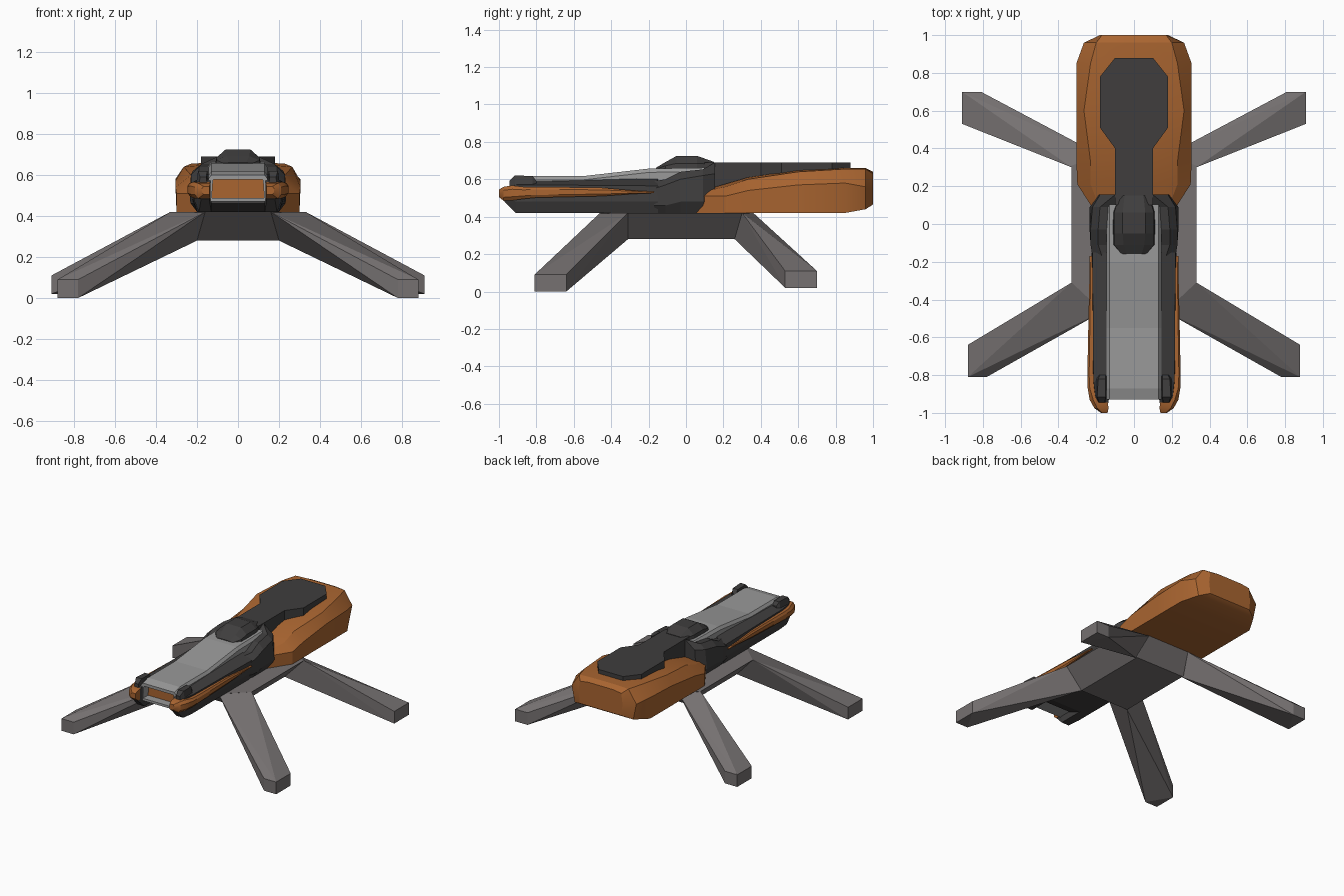
import bpy, bmesh, math

if "Cube" in bpy.data.objects:
    bpy.data.objects.remove(bpy.data.objects["Cube"])


def material(name, rgb):
    m = bpy.data.materials.new(name)
    m.diffuse_color = (*rgb, 1)
    m.use_nodes = True
    m.node_tree.nodes["Principled BSDF"].inputs["Base Color"].default_value = m.diffuse_color
    return m


ORANGE = material("orange", (0.40, 0.13, 0.03))
DARK = material("dark", (0.05, 0.048, 0.048))
SILVER = material("silver", (0.32, 0.32, 0.32))
GREY = material("warm_grey", (0.18, 0.165, 0.165))


def finish(name, bm, mat, smooth=False):
    bmesh.ops.recalc_face_normals(bm, faces=bm.faces)
    me = bpy.data.meshes.new(name)
    bm.to_mesh(me)
    bm.free()
    me.materials.append(mat)
    ob = bpy.data.objects.new(name, me)
    bpy.context.collection.objects.link(ob)
    if smooth:
        bpy.ops.object.select_all(action='DESELECT')
        ob.select_set(True)
        bpy.context.view_layer.objects.active = ob
        bpy.ops.object.shade_smooth_by_angle(angle=math.radians(25))
    return ob


def loft(sections):
    """Bridge rings of (x, z) points placed along y, with end caps."""
    bm = bmesh.new()
    rings = [[bm.verts.new((x, y, z)) for x, z in ring] for y, ring in sections]
    n = len(rings[0])
    for a, b in zip(rings, rings[1:]):
        for i in range(n):
            j = (i + 1) % n
            bm.faces.new((a[i], a[j], b[j], b[i]))
    bm.faces.new(rings[0])
    bm.faces.new(rings[-1])
    return bm


def sym(sections):
    """Half profiles, bottom to top, completed across x = 0."""
    return [(y, h + [(-x, z) for x, z in reversed(h)]) for y, h in sections]


def flip(sections, s):
    return [(y, [(s * x, z) for x, z in ring]) for y, ring in sections]


def hull(points):
    bm = bmesh.new()
    for p in points:
        bm.verts.new(p)
    r = bmesh.ops.convex_hull(bm, input=bm.verts)
    loose = set(r["geom_interior"] + r["geom_unused"])
    bmesh.ops.delete(bm, geom=[v for v in loose if isinstance(v, bmesh.types.BMVert)], context='VERTS')
    bmesh.ops.dissolve_limit(bm, angle_limit=0.02, verts=bm.verts, edges=bm.edges)
    return bm


# Stand hub
finish("stand_hub", hull([(sx * x, y, z) for sx in (1, -1) for x, y, z in
       ((.33, .31, .42), (.33, -.31, .42), (.2, .27, .28), (.2, -.31, .28),
        (.17, .36, .42), (.17, -.46, .42))]), GREY)

# Four splayed legs with clipped feet
for side, s in (("right", 1), ("left", -1)):
    for end, x1, x0, ya, yb, zb, zt, root in (
            ("front", .88, .78, -.64, -.81, 0, .09,
             [(.33, -.31, .42), (.16, -.46, .42), (.2, -.31, .28), (.15, -.3, .40)]),
            ("rear", .91, .81, .53, .70, .02, .11,
             [(.33, .30, .42), (.17, .36, .42), (.2, .26, .28), (.15, .25, .40)])):
        foot = [(x, y, z) for x, y in ((x1, ya), (x1, yb), (x0, yb)) for z in (zb, zt)]
        finish(f"{end}_leg_{side}", hull([(s * x, y, z) for x, y, z in root + foot]), GREY)

# Rear orange shell
finish("rear_shell", loft(sym([
    (.055, [(.20, .42), (.20, .51), (.17, .525), (.12, .53)]),
    (.21, [(.30, .42), (.30, .51), (.23, .56), (.12, .575)]),
    (.33, [(.30, .42), (.305, .54), (.23, .60), (.12, .61)]),
    (.60, [(.30, .42), (.305, .57), (.265, .64), (.15, .65)]),
    (.85, [(.30, .42), (.305, .58), (.23, .655), (.15, .66)]),
    (.96, [(.24, .44), (.265, .56), (.20, .655), (.1, .66)]),
    (1.0, [(.17, .465), (.18, .55), (.17, .63), (.1, .64)])])), ORANGE, True)

# Dark slab on the rear shell
outline = [(.10, .10), (.10, .40), (.18, .51), (.18, .78), (.10, .88)]
finish("rear_top_slab", loft(sym([(y, [(x, .5), (x, .69)]) for x, y in outline])), DARK)

# Mid section joining rear shell and front rails
finish("hip_block", loft(sym([
    (-.17, [(.19, .42), (.22, .46), (.22, .55), (.17, .59)]),
    (-.11, [(.20, .42), (.23, .46), (.23, .57), (.19, .60)]),
    (-.03, [(.20, .42), (.235, .48), (.23, .60), (.19, .64)]),
    (.09, [(.20, .42), (.235, .48), (.22, .62), (.18, .653)]),
    (.155, [(.17, .42), (.19, .50), (.18, .63), (.10, .69)])])), DARK)

# Belly between the rails
finish("belly", loft(sym([(-.82, [(.15, .46), (.15, .5)]),
                          (-.72, [(.15, .42), (.15, .5)]),
                          (.1, [(.15, .42), (.15, .5)])])), DARK)

# Front side rails, claws and orange trim
rail = [(-.97, [(.14, .48), (.18, .48), (.19, .51), (.18, .55), (.14, .55)]),
        (-.91, [(.13, .42), (.19, .42), (.215, .48), (.205, .57), (.13, .585)]),
        (-.82, [(.13, .42), (.20, .42), (.22, .48), (.215, .57), (.13, .59)]),
        (-.15, [(.13, .42), (.20, .42), (.225, .48), (.22, .565), (.13, .61)])]
claw = [(-.945, [(.15, .55), (.19, .55), (.185, .59), (.155, .59)]),
        (-.915, [(.145, .55), (.205, .55), (.195, .62), (.15, .62)]),
        (-.82, [(.145, .55), (.205, .55), (.19, .618), (.15, .618)]),
        (-.80, [(.145, .55), (.20, .55), (.18, .59), (.15, .59)])]


def trim_ring(xa, xb, za, zb):
    c = (zb - za) * .25
    d = (xb - xa) * .2
    return [(xa, za), (xb - d, za), (xb, za + c), (xb, zb - c), (xb - d, zb), (xa, zb)]


trim = [(y, trim_ring(*r)) for y, r in (
    (-1.0, (.14, .175, .505, .545)), (-.975, (.135, .21, .485, .56)),
    (-.93, (.14, .235, .487, .567)), (-.87, (.19, .245, .495, .56)),
    (-.80, (.2, .247, .502, .56)), (-.45, (.2, .24, .51, .555)),
    (-.28, (.21, .236, .522, .54)), (-.17, (.21, .235, .526, .534)))]
for side, s in (("right", 1), ("left", -1)):
    finish(f"front_rail_{side}", loft(flip(rail, s)), DARK)
    finish(f"rail_claw_{side}", loft(flip(claw, s)), DARK)
    finish(f"side_trim_{side}", loft(flip(trim, s)), ORANGE, True)

# Silver deck with an orange-backed opening at the nose
bm = loft(sym([(y, [(.145, .47), (.145, z - .02), (.13, z)]) for y, z in
               ((-.93, .60), (-.87, .617), (-.55, .617), (-.2, .657), (.1, .662))]))
bmesh.ops.recalc_face_normals(bm, faces=bm.faces)
nose = min(bm.faces, key=lambda f: f.calc_center_median().y)
bmesh.ops.inset_region(bm, faces=[nose], thickness=.024)
pocket = bmesh.ops.extrude_discrete_faces(bm, faces=[nose])["faces"][0]
bmesh.ops.translate(bm, vec=(0, .06, 0), verts=pocket.verts)
pocket.material_index = 1
finish("top_deck", bm, SILVER).data.materials.append(ORANGE)

# Faceted dome over the joint
finish("joint_dome", loft(sym([
    (-.16, [(.07, .62), (.065, .655), (.04, .662)]),
    (-.11, [(.115, .62), (.105, .672), (.055, .692)]),
    (-.05, [(.118, .62), (.105, .685), (.06, .725)]),
    (.06, [(.118, .62), (.105, .685), (.06, .725)]),
    (.15, [(.085, .62), (.08, .68), (.05, .693)])])), DARK)
